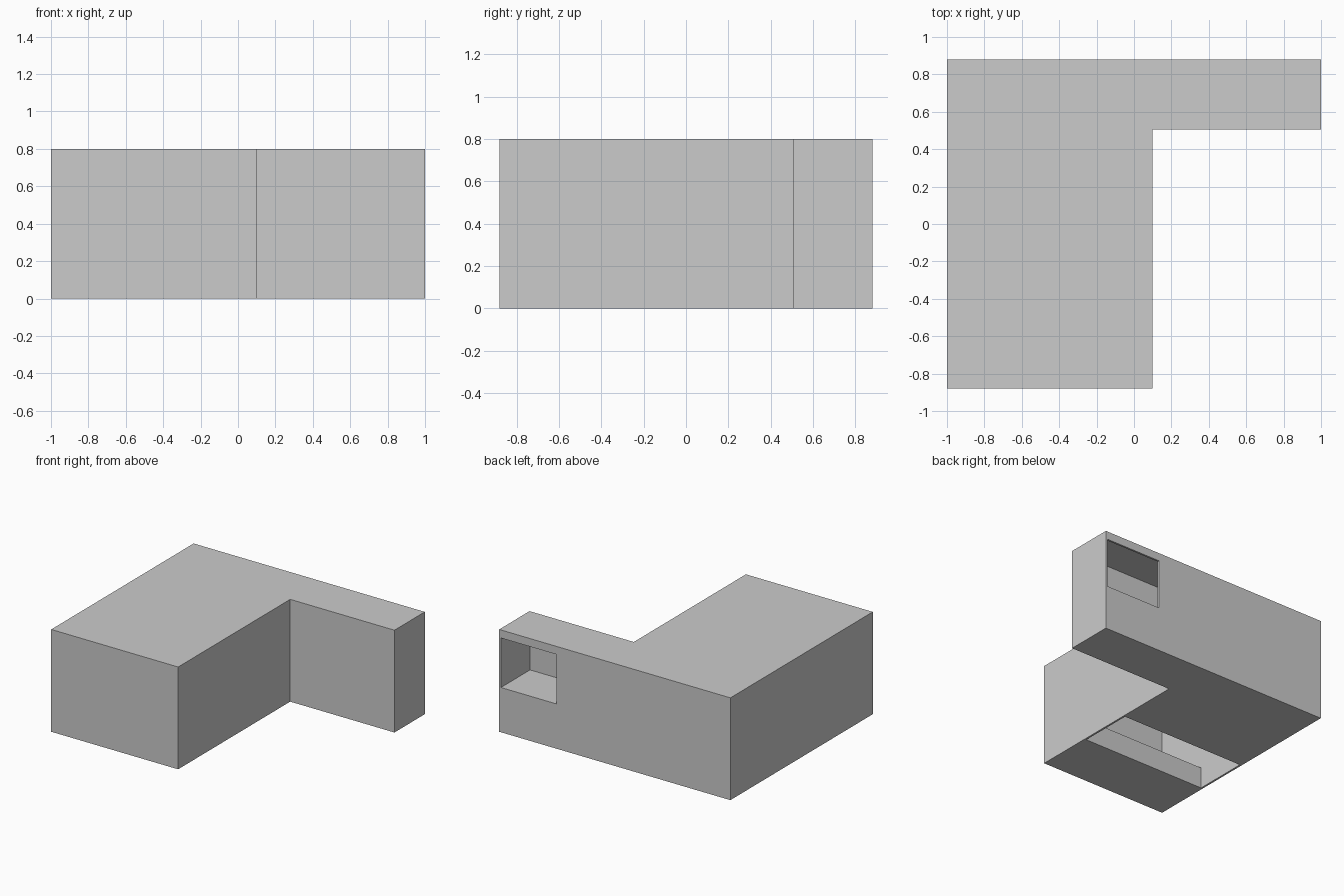
import bpy, bmesh

if "Cube" in bpy.data.objects:
    bpy.data.objects.remove(bpy.data.objects["Cube"])

T = 0.015                      # shell thickness
X0, X1, XN = -1.0, 1.0, 0.098  # outer x range and notch x
Y0, Y1, YN = -0.88, 0.88, 0.505
H = 0.8


def prism(name, outline, z0, z1):
    """Extrude a plan outline between two heights."""
    bm = bmesh.new()
    face = bm.faces.new([bm.verts.new((x, y, z0)) for x, y in outline])
    top = bmesh.ops.extrude_face_region(bm, geom=[face])["geom"]
    bmesh.ops.translate(bm, vec=(0, 0, z1 - z0),
                        verts=[v for v in top if isinstance(v, bmesh.types.BMVert)])
    bmesh.ops.recalc_face_normals(bm, faces=bm.faces)
    mesh = bpy.data.meshes.new(name)
    bm.to_mesh(mesh)
    bm.free()
    obj = bpy.data.objects.new(name, mesh)
    bpy.context.collection.objects.link(obj)
    return obj


def l_plan(t):
    """L-shaped plan, inset by t."""
    return [(X0 + t, Y0 + t), (XN - t, Y0 + t), (XN - t, YN + t),
            (X1 - t, YN + t), (X1 - t, Y1 - t), (X0 + t, Y1 - t)]


def rect(x0, x1, y0, y1):
    return [(x0, y0), (x1, y0), (x1, y1), (x0, y1)]


# L-shaped building block
body = prism("building_body", l_plan(0), 0, H)

# Hollow parts: upper room, lower front room, floor opening, rear opening
xa, xb = X0 + T, XN - T
cutters = [
    prism("upper_room_cutter", l_plan(T), 0.35, H - T),
    prism("front_room_cutter", rect(xa, xb, Y0 + T, 0), 0.165, 0.5),
    prism("floor_opening_cutter", rect(xa, xb, -0.43, 0), -0.1, 0.3),
    prism("rear_opening_cutter", rect(0.505, X1 - T, 0.7, 1.0), 0.35, 0.737),
]
for c in cutters:
    mod = body.modifiers.new(c.name, "BOOLEAN")
    mod.operation = "DIFFERENCE"
    mod.solver = "EXACT"
    mod.object = c
    c.hide_render = True
    c.hide_set(True)
